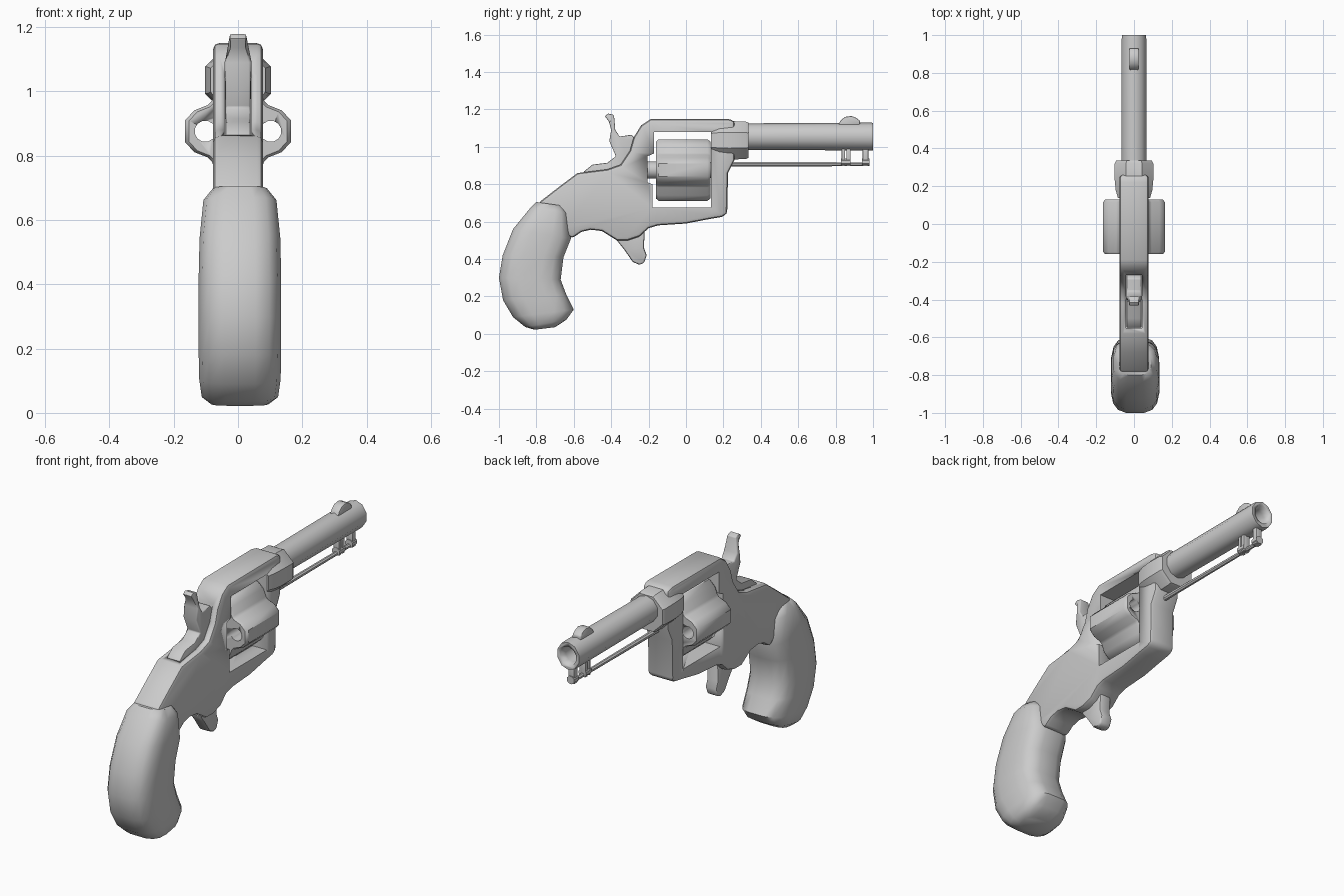
import bpy, bmesh, math
from mathutils import Vector


def finish(name, bm, bevel=0, angle=40):
    bmesh.ops.recalc_face_normals(bm, faces=bm.faces)
    me = bpy.data.meshes.new(name)
    bm.to_mesh(me)
    bm.free()
    ob = bpy.data.objects.new(name, me)
    bpy.context.collection.objects.link(ob)
    bpy.ops.object.select_all(action='DESELECT')
    bpy.context.view_layer.objects.active = ob
    ob.select_set(True)
    if bevel:
        m = ob.modifiers.new("bevel", 'BEVEL')
        m.width, m.segments, m.limit_method = bevel, 2, 'ANGLE'
        m.angle_limit = math.radians(50)
        bpy.ops.object.modifier_apply(modifier="bevel")
    bpy.ops.object.shade_smooth_by_angle(angle=math.radians(angle))
    return ob


def loft(name, rings, bevel=0, angle=40, closed=False):
    """Skin a list of equal-length point rings; cap the ends unless closed."""
    bm = bmesh.new()
    vs = [[bm.verts.new(p) for p in r] for r in rings]
    n = len(rings[0])
    pairs = list(zip(vs, vs[1:]))
    for a, b in pairs:
        for i in range(n):
            j = (i + 1) % n
            bm.faces.new((a[i], a[j], b[j], b[i]))
    bm.faces.new(vs[0])
    bm.faces.new(vs[-1])
    return finish(name, bm, bevel, angle)


def prism(name, pts, w, bevel=0, angle=40):
    """Side profile (y, z) extruded to half width w (number or function of z)."""
    f = w if callable(w) else (lambda z: w)
    return loft(name, [[(s * f(z), y, z) for y, z in pts] for s in (-1, 1)], bevel, angle)


def tube(name, sections, zc, n=8, x=0, angle=40):
    """Turned part along y from (y, radius x, radius z)."""
    off = math.pi / n
    return loft(name, [[(x + rx / math.cos(off) * math.cos(off + i * 2 * math.pi / n), y,
                         zc + rz / math.cos(off) * math.sin(off + i * 2 * math.pi / n))
                        for i in range(n)] for y, rx, rz in sections], 0, angle)


def cut(ob, cutter):
    m = ob.modifiers.new("cut", 'BOOLEAN')
    m.operation, m.solver, m.object = 'DIFFERENCE', 'EXACT', cutter
    bpy.context.view_layer.objects.active = ob
    bpy.ops.object.modifier_apply(modifier="cut")
    bpy.data.objects.remove(cutter, do_unlink=True)


# Frame: bevelled side profile, window and hammer slot cut out
frame = prism("frame", [
    (0.26, 1.14), (0.22, 1.15), (-0.19, 1.148), (-0.24, 1.115), (-0.28, 1.05), (-0.30, 0.98),
    (-0.35, 0.905), (-0.42, 0.88), (-0.58, 0.86), (-0.68, 0.785), (-0.79, 0.70), (-0.76, 0.62),
    (-0.66, 0.55), (-0.61, 0.51), (-0.56, 0.545), (-0.51, 0.557), (-0.45, 0.55), (-0.37, 0.50),
    (-0.31, 0.50), (-0.25, 0.52), (-0.20, 0.565), (-0.15, 0.58), (0.0, 0.59), (0.13, 0.615),
    (0.19, 0.625), (0.22, 0.64), (0.225, 0.86), (0.26, 0.93)], 0.077, 0.018)
cut(frame, prism("window_cutter", [
    (0.135, 0.675), (0.135, 1.08), (-0.17, 1.08), (-0.17, 0.965), (-0.205, 0.95),
    (-0.205, 0.81), (-0.18, 0.80), (-0.18, 0.675)], 0.3))
cut(frame, prism("slot_cutter", [(-0.27, 0.80), (-0.55, 0.80), (-0.55, 1.3), (-0.27, 1.3)], 0.042))

# Collar that holds the barrel
tube("barrel_collar", [(0.137, 0.085, 0.09), (0.18, 0.097, 0.1), (0.23, 0.102, 0.103),
                       (0.32, 0.102, 0.1), (0.335, 0.095, 0.093)], 1.035)

# Barrel with bore
barrel = tube("barrel", [(0.30, 0.065, 0.067), (0.98, 0.065, 0.071), (1.0, 0.063, 0.070)],
              1.055, 10)
cut(barrel, tube("bore_cutter", [(0.7, 0.035, 0.035), (0.96, 0.042, 0.044), (1.05, 0.052, 0.055)],
                 1.055, 10))
prism("front_sight", [(0.81, 1.11), (0.825, 1.14), (0.85, 1.16), (0.885, 1.165), (0.91, 1.155),
                      (0.93, 1.14), (0.93, 1.11)], 0.025, 0.006)

# Fluted cylinder with four lobes and through chambers
section = []
for k in range(4):
    a = k * math.pi / 2
    for r, t in ((0.124, -0.72), (0.150, -0.45), (0.168, -0.21), (0.168, 0.21),
                 (0.150, 0.45), (0.124, 0.72)):
        section.append((r * math.cos(a + t), r * math.sin(a + t)))
drum = loft("cylinder", [[(x * s, y, 0.876 + z * s) for x, z in section]
                         for y, s in ((-0.16, 0.93), (-0.147, 1), (0.115, 1), (0.13, 0.93))])
for k in range(4):
    a = k * math.pi / 2
    cut(drum, tube("chamber_cutter", [(-0.3, 0.032, 0.032), (0.3, 0.032, 0.032)],
                   0.876 + 0.102 * math.sin(a), 12, 0.102 * math.cos(a)))
tube("cylinder_pin", [(-0.215, 0.045, 0.045), (-0.16, 0.045, 0.045), (0.145, 0.042, 0.042)],
     0.876, 12)

# Hammer and trigger
prism("hammer", [
    (-0.435, 1.165), (-0.415, 1.178), (-0.385, 1.17), (-0.378, 1.09), (-0.355, 1.055),
    (-0.29, 1.065), (-0.26, 1.03), (-0.26, 0.82), (-0.54, 0.82), (-0.55, 0.865), (-0.50, 0.905),
    (-0.42, 0.915), (-0.375, 0.95), (-0.41, 1.03), (-0.40, 1.09), (-0.412, 1.135)],
    lambda z: 0.039 if z < 1.1 else 0.026, 0.006)
prism("trigger", [(-0.37, 0.53), (-0.37, 0.50), (-0.33, 0.45), (-0.285, 0.385), (-0.25, 0.37),
                  (-0.225, 0.378), (-0.21, 0.42), (-0.225, 0.46), (-0.22, 0.57)],
      0.034, 0.01)

# Ejector rod with its lugs under the barrel
tube("ejector_rod", [(0.20, 0.013, 0.013), (0.97, 0.010, 0.010)], 0.907)
for i, (y0, y1) in enumerate(((0.832, 0.85), (0.858, 0.88), (0.945, 0.975))):
    prism("rod_lug_%d" % (i + 1), [(y0, 0.897), (y1, 0.897), (y1, 1.0), (y0, 1.0)], 0.018, 0.004)
tube("rod_knob", [(0.83, 0.022, 0.02), (0.88, 0.022, 0.02)], 0.918)
tube("rod_tip", [(0.94, 0.022, 0.02), (0.98, 0.022, 0.02)], 0.918)

# Grip: rounded sections from back edge to front edge
rings = []
for by, bz, fy, fz, w in (
        (-0.80, 0.705, -0.66, 0.685, 0.085), (-0.835, 0.67, -0.635, 0.645, 0.115),
        (-0.925, 0.56, -0.615, 0.51, 0.127), (-0.98, 0.42, -0.655, 0.41, 0.13),
        (-1.0, 0.30, -0.67, 0.29, 0.13), (-0.978, 0.18, -0.64, 0.21, 0.13),
        (-0.925, 0.09, -0.60, 0.13, 0.128), (-0.86, 0.037, -0.64, 0.075, 0.12),
        (-0.81, 0.022, -0.70, 0.036, 0.09)):
    b, f = Vector((0.006, by, bz)), Vector((0.006, fy, fz))
    mid, half = (b + f) / 2, (f - b) / 2
    ring = []
    for i in range(16):
        t = math.pi * (i + 0.5) / 8
        c, s = math.cos(t), math.sin(t)
        k = math.copysign(abs(c) ** 0.65, c) / math.cos(math.pi / 16) ** 0.65
        ring.append(mid + half * k + Vector((w * math.copysign(abs(s) ** 0.6, s), 0, 0)))
    rings.append(ring)
loft("grip", rings, 0, 50)
